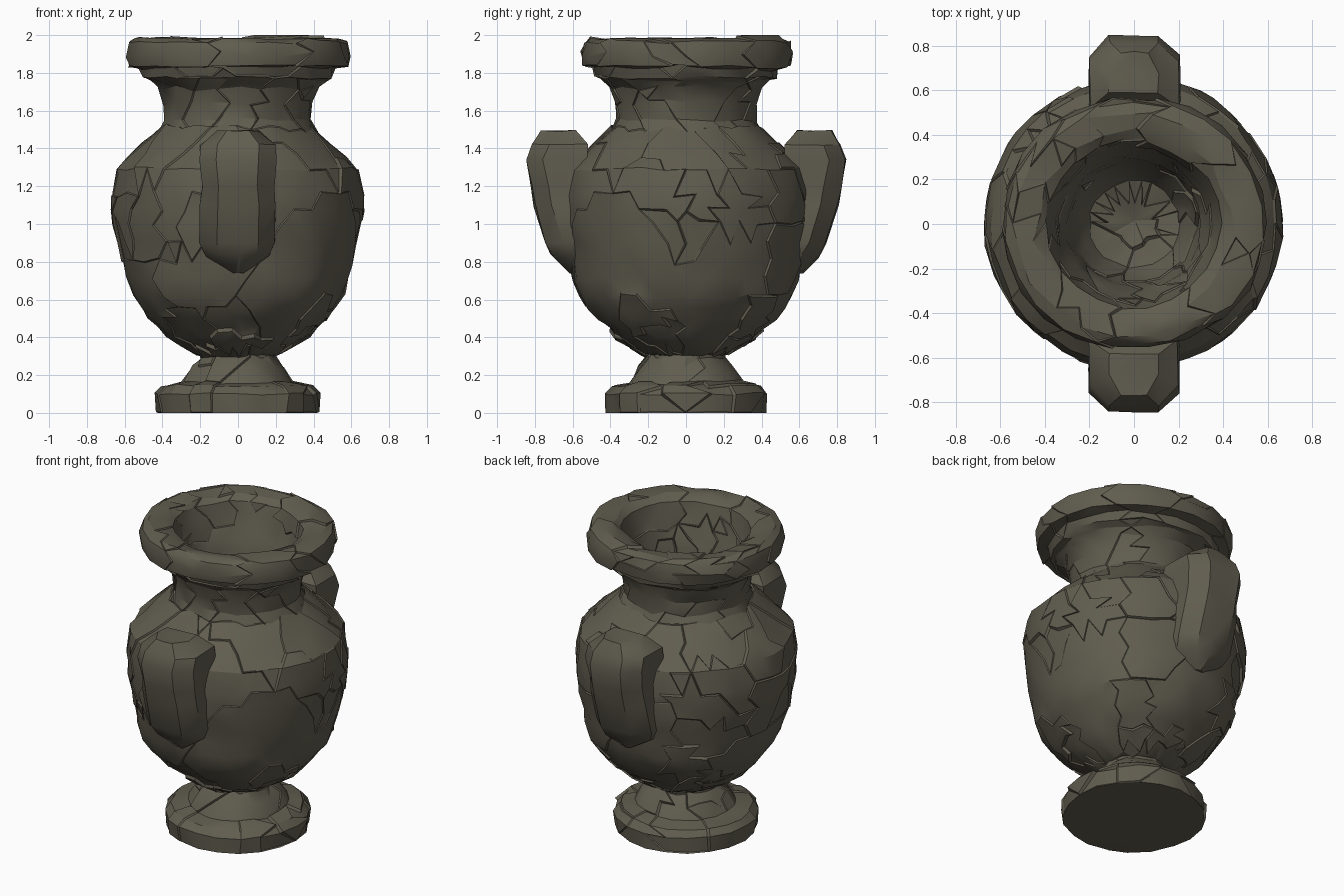
import bpy, bmesh, math, random
from mathutils import Vector, noise

if "Cube" in bpy.data.objects:
    bpy.data.objects.remove(bpy.data.objects["Cube"])

stone = bpy.data.materials.new("weathered stone")
stone.diffuse_color = (0.118, 0.108, 0.078, 1)
stone.use_nodes = True
stone.node_tree.nodes["Principled BSDF"].inputs["Base Color"].default_value = stone.diffuse_color


def finish(name, bm, angle=26):
    # keep the piece between the ground and the top of the rim
    for v in bm.verts:
        v.co.z = min(max(v.co.z, 0.0), 2.0)
    bmesh.ops.recalc_face_normals(bm, faces=bm.faces)
    me = bpy.data.meshes.new(name)
    bm.to_mesh(me)
    bm.free()
    ob = bpy.data.objects.new(name, me)
    bpy.context.collection.objects.link(ob)
    me.materials.append(stone)
    bpy.ops.object.select_all(action='DESELECT')
    ob.select_set(True)
    bpy.context.view_layer.objects.active = ob
    bpy.ops.object.shade_smooth_by_angle(angle=math.radians(angle))
    return ob


def roughen(bm, slide, bump):
    """Shift the points unevenly along and across the surface."""
    bmesh.ops.recalc_face_normals(bm, faces=bm.faces)
    bm.normal_update()
    moves = []
    for v in bm.verts:
        n = v.normal.copy()
        t = Vector([random.uniform(-slide, slide) for _ in range(3)])
        t -= n * t.dot(n)
        if abs(v.co.z) < 0.002:
            t.z = 0
            n.z = 0
        # points on sharp corners slide less
        bend = max((e.calc_face_angle(0) for e in v.link_edges), default=0)
        t *= 0.35 if bend > 0.5 else 1
        moves.append(t + n * (random.uniform(-bump, bump) + bump * noise.noise(v.co * 4)))
    for v, m in zip(bm.verts, moves):
        v.co += m


def slabs(bm, count, depth):
    """Raise or sink irregular groups of faces, leaving chipped ledges."""
    faces = [f for f in bm.faces if f.calc_center_median().z > 0.03]
    centres = [f.calc_center_median() for f in random.sample(faces, min(count, len(faces)))]
    groups = [[] for _ in centres]
    for f in faces:
        c = f.calc_center_median()
        groups[min(range(len(centres)), key=lambda i: (centres[i] - c).length)].append(f)
    for g in groups:
        if len(g) > 2 and random.random() < 0.55:
            bm.normal_update()
            bmesh.ops.inset_region(bm, faces=g, thickness=0.007, use_boundary=True,
                                   depth=random.choice((-0.7, 1)) * random.uniform(0.5, 1) * depth)


def lathe(name, profile, segs, step, count, seed, squash=1.0, shape=None):
    random.seed(seed)
    # resample the profile evenly, keeping its corners
    pts = [profile[0]]
    for (r0, z0), (r1, z1) in zip(profile, profile[1:]):
        n = max(1, round(math.hypot(r1 - r0, z1 - z0) / step))
        pts += [(r0 + (r1 - r0) * k / n, z0 + (z1 - z0) * k / n) for k in range(1, n + 1)]
    bm = bmesh.new()
    rings = []
    for i, (r, z) in enumerate(pts):
        if r < 1e-4:
            rings.append([bm.verts.new((0, 0, z))] * segs)
            continue
        ring = []
        for k in range(segs):
            a = 2 * math.pi * (k + 0.5 * (i % 2) * (step > 0.08)) / segs
            q = r + 0.004 + (shape(a, z) if shape else 0)
            ring.append(bm.verts.new((q * math.cos(a), q * math.sin(a) * squash, z)))
        rings.append(ring)
    for a, b in zip(rings, rings[1:]):
        for k in range(segs):
            m = (k + 1) % segs
            f = list(dict.fromkeys((a[k], a[m], b[m], b[k])))
            if len(f) > 2:
                bm.faces.new(f)
    roughen(bm, step * 0.22, 0.007)
    bmesh.ops.triangulate(bm, faces=bm.faces[:])
    slabs(bm, count, 0.012)
    return finish(name, bm)


# Foot: flat plinth and tapered stem
lathe("foot", [(0, 0), (0.42, 0), (0.428, 0.1), (0.39, 0.145), (0.295, 0.16),
               (0.25, 0.235), (0.195, 0.29), (0.19, 0.33)], 20, 0.07, 22, 3)


# Body: rounded belly with a thicker lower plate under each lug
def plate(a, z):
    return 0.018 if abs(math.sin(a)) > 0.6 and 0.45 < z < 0.78 else 0.0


lathe("body", [(0.18, 0.3), (0.22, 0.31), (0.37, 0.4), (0.465, 0.5), (0.55, 0.62),
               (0.612, 0.8), (0.65, 1.0), (0.655, 1.16), (0.63, 1.29), (0.56, 1.36),
               (0.49, 1.43), (0.40, 1.51)], 34, 0.09, 75, 11, 0.99, plate)

# Neck, rim and the hollow mouth
lathe("neck_and_rim", [(0.42, 1.48), (0.385, 1.55), (0.39, 1.64), (0.42, 1.72), (0.465, 1.76),
                       (0.50, 1.775), (0.515, 1.825), (0.58, 1.835), (0.592, 1.9),
                       (0.575, 1.965), (0.53, 1.985), (0.44, 1.98), (0.385, 1.95),
                       (0.345, 1.8), (0.30, 1.66), (0.27, 1.5), (0.2, 1.36), (0, 1.3)],
      22, 0.09, 45, 5, 0.955)


# Lugs: chunky faceted handles, front and back
def lug(name, sign, seed):
    random.seed(seed)
    # height, outer reach, half width
    levels = [(0.74, 0.61, 0.05), (0.83, 0.70, 0.17), (0.9, 0.74, 0.2), (1.1, 0.80, 0.2),
              (1.2, 0.82, 0.19), (1.34, 0.845, 0.205), (1.42, 0.815, 0.2), (1.495, 0.765, 0.11)]
    bm = bmesh.new()
    rings = []
    for z, y, w in levels:
        inner = 0.585 if z > 1.45 else 0.52
        outline = [(-w, inner), (-w, y - 0.09), (-w * 0.55, y), (0, y + 0.005), (w * 0.55, y),
                   (w, y - 0.09), (w, inner)]
        rings.append([bm.verts.new((x, sign * yy, z)) for x, yy in outline])
    for a, b in zip(rings, rings[1:]):
        for k in range(6):
            bm.faces.new((a[k], a[k + 1], b[k + 1], b[k]))
        bm.faces.new((a[6], a[0], b[0], b[6]))
    bm.faces.new(rings[0])
    bm.faces.new(rings[-1])
    roughen(bm, 0.014, 0.005)
    bmesh.ops.triangulate(bm, faces=bm.faces[:])
    return finish(name, bm, 34)


lug("front_lug", -1, 21)
lug("back_lug", 1, 22)
